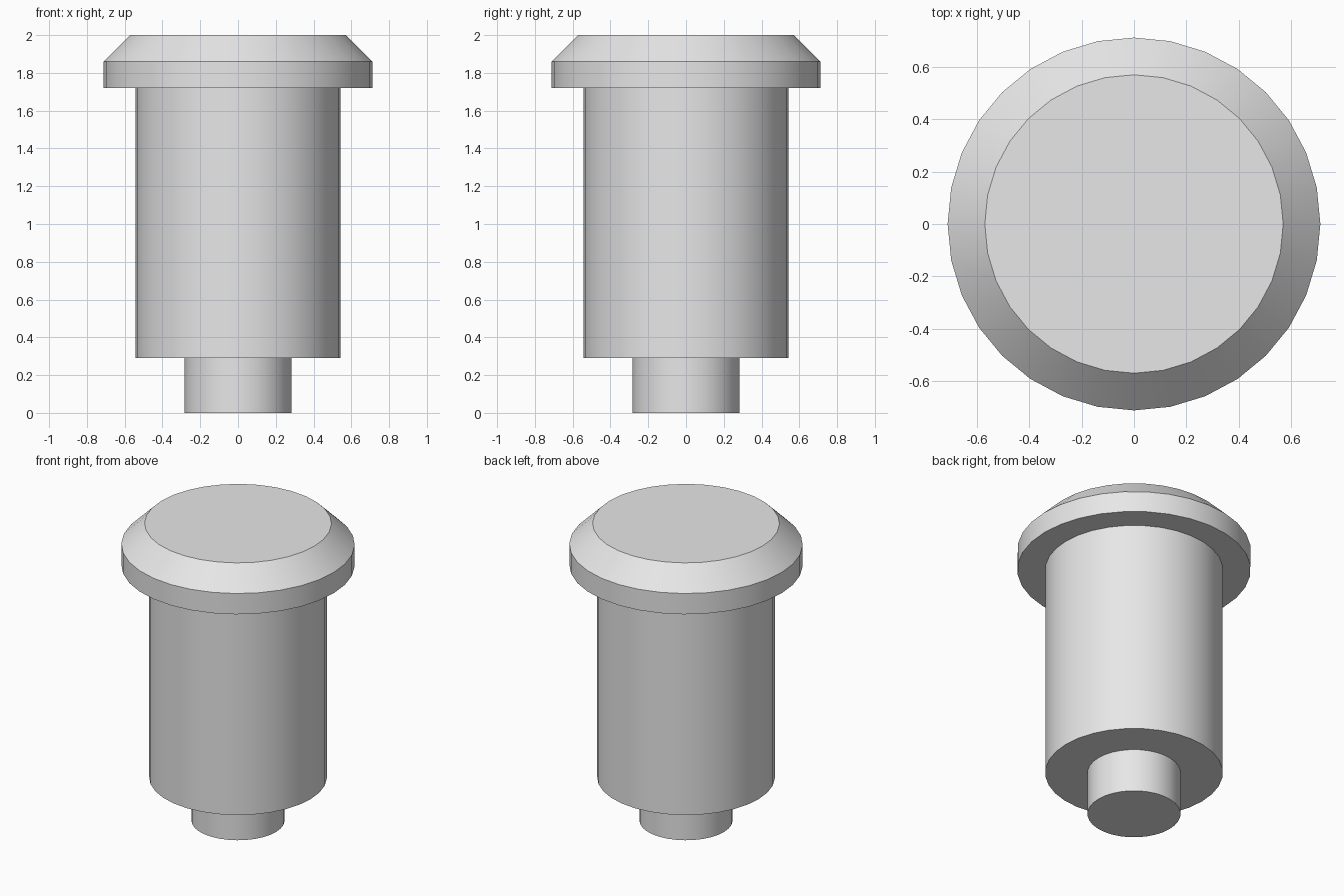
import bpy
import bmesh
import math

cube = bpy.data.objects.get("Cube")
if cube:
    bpy.data.objects.remove(cube, do_unlink=True)

SIDES = 32
GREY = (0.8, 0.8, 0.8, 1.0)

grey = bpy.data.materials.new("plain_grey")
grey.use_nodes = True
grey.diffuse_color = GREY
grey.node_tree.nodes["Principled BSDF"].inputs["Base Color"].default_value = GREY


def turned_part(name, profile):
    """Closed solid of revolution from (radius, height) rings, bottom to top."""
    bm = bmesh.new()
    rings = []
    for radius, z in profile:
        angles = [math.tau * i / SIDES for i in range(SIDES)]
        rings.append([bm.verts.new((radius * math.cos(a), radius * math.sin(a), z))
                      for a in angles])
    for low, high in zip(rings, rings[1:]):
        for i in range(SIDES):
            j = (i + 1) % SIDES
            bm.faces.new((low[i], low[j], high[j], high[i]))
    bm.faces.new(rings[0][::-1])
    bm.faces.new(rings[-1])
    mesh = bpy.data.meshes.new(name)
    bm.to_mesh(mesh)
    bm.free()
    mesh.materials.append(grey)
    part = bpy.data.objects.new(name, mesh)
    bpy.context.collection.objects.link(part)
    # Round walls smooth, rims crisp
    bpy.ops.object.select_all(action="DESELECT")
    part.select_set(True)
    bpy.context.view_layer.objects.active = part
    bpy.ops.object.shade_smooth_by_angle(angle=math.radians(30))
    return part


# Narrow stem, main barrel and chamfered cap, stacked end to end
turned_part("stem", [(0.284, 0), (0.284, 0.29)])
turned_part("barrel", [(0.542, 0.29), (0.542, 1.72)])
turned_part("cap", [(0.712, 1.72), (0.712, 1.86), (0.57, 2)])
